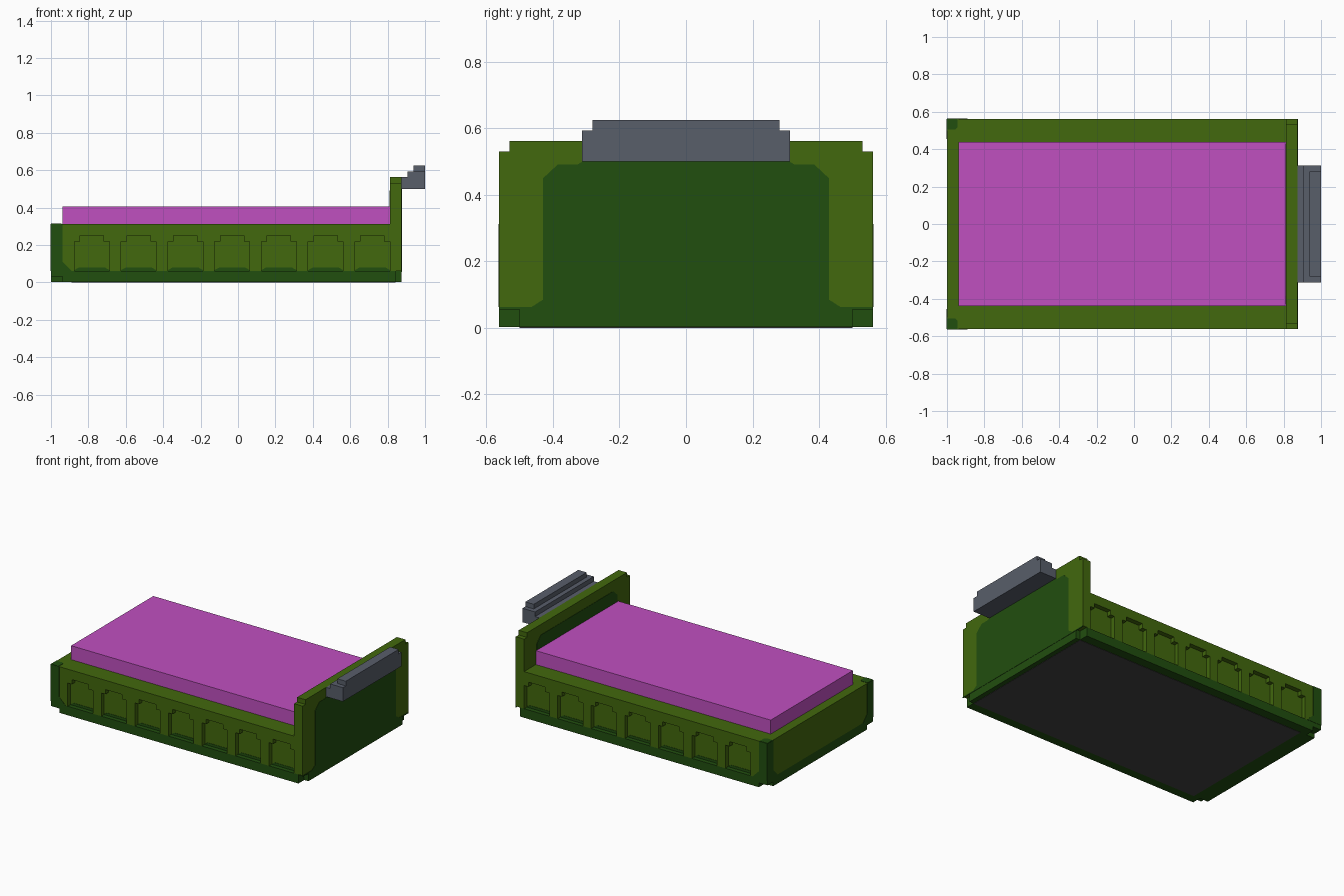
import bpy, bmesh

if "Cube" in bpy.data.objects:
    bpy.data.objects.remove(bpy.data.objects["Cube"])


def material(name, rgb):
    m = bpy.data.materials.new(name)
    m.use_nodes = True
    col = (*rgb, 1.0)
    m.diffuse_color = col
    bsdf = next(n for n in m.node_tree.nodes if n.type == 'BSDF_PRINCIPLED')
    bsdf.inputs["Base Color"].default_value = col
    return m


OLIVE = material("olive green", (0.0545, 0.138, 0.004))
DARK = material("dark green", (0.0152, 0.0762, 0.0048))
GREY = material("slate grey", (0.0976, 0.1119, 0.1441))
PINK = material("magenta", (0.527, 0.0802, 0.527))
UNDER = material("charcoal", (0.056, 0.054, 0.057))


def prism(name, axis, pts, lo, hi, mat):
    """Extrude a 2D outline along an axis; outline is in the other two axes."""
    place = {'x': lambda a, b, d: (d, a, b),
             'y': lambda a, b, d: (a, d, b),
             'z': lambda a, b, d: (a, b, d)}[axis]
    bm = bmesh.new()
    ends = [[bm.verts.new(place(a, b, d)) for a, b in pts] for d in (lo, hi)]
    bm.faces.new(ends[0])
    bm.faces.new(ends[1])
    n = len(pts)
    for i in range(n):
        j = (i + 1) % n
        bm.faces.new((ends[0][i], ends[0][j], ends[1][j], ends[1][i]))
    bmesh.ops.recalc_face_normals(bm, faces=bm.faces)
    me = bpy.data.meshes.new(name)
    bm.to_mesh(me)
    bm.free()
    me.materials.append(mat)
    ob = bpy.data.objects.new(name, me)
    bpy.context.collection.objects.link(ob)
    return ob


def box(name, x, y, z, mat):
    return prism(name, 'z', [(x[0], y[0]), (x[1], y[0]), (x[1], y[1]), (x[0], y[1])], *z, mat)


def mirrored(half):
    """Outline symmetric about the first coordinate."""
    return half + [(-a, b) for a, b in reversed(half)]


U = 0.03125            # basic step size
W = 18 * U             # half width of the frame
TOP = 10 * U           # height of the frame
HEAD, END = 26 * U, 28 * U
T = 0.002              # half thickness of colour plates

# Plinth in two layers, with notched corners
foot_notch = [(-1, 16 * U), (-1 + 2 * U, 16 * U), (-1 + 2 * U, W)]
head_notch = [(END - U, W), (END - U, 16 * U), (END, 16 * U)]


def flip(pts):
    return pts + [(x, -y) for x, y in reversed(pts)]


prism("plinth_lower", 'z', flip(foot_notch + head_notch), 0.002, U, DARK)
prism("plinth_upper", 'z', flip([(-1, W)] + head_notch), U, 2 * U, DARK)
box("underside_plate", (-0.89, 0.843), (-0.5, 0.5), (0, 0.005), UNDER)

# Frame core, with the recess backs as its long sides
box("frame_core", (-1, HEAD), (-W + U, W - U), (2 * U, TOP), OLIVE)

# Side panels: a comb outline leaves seven stepped recesses
comb = [(-1, 2 * U)]
starts = [-0.875 + 0.25 * i for i in range(7)]
for x in starts:
    comb += [(x, 2 * U), (x, 7 * U), (x + U, 7 * U), (x + U, 8 * U),
             (x + 5 * U, 8 * U), (x + 5 * U, 7 * U), (x + 6 * U, 7 * U), (x + 6 * U, 2 * U)]
comb = comb[:-1] + [(HEAD, TOP), (-1, TOP)]

for s, side in ((1, "left"), (-1, "right")):
    prism(side + "_side_panel", 'y', comb, *sorted((s * (W - U), s * W)), OLIVE)
    # Dark strip along the bottom of each recess
    for i, x in enumerate(starts):
        back = s * (W - U)
        prism(f"{side}_recess_strip_{i + 1}", 'y',
              [(x, 0.06), (x + 6 * U, 0.06), (x + 6 * U, 0.066), (x + 0.165, 0.079),
               (x + 0.023, 0.079), (x, 0.066)], back - T, back + T, DARK)
    # Dark foot corner: side, end and top faces
    prism(side + "_corner_side", 'y',
          [(-1, 2 * U), (-0.89, 2 * U), (-0.938, 0.11), (-0.938, TOP), (-1, TOP)],
          s * W - T, s * W + T, DARK)
    prism(side + "_corner_end", 'x',
          [(s * W, 2 * U), (s * 0.455, 2 * U), (s * 0.5, 0.11), (s * 0.5, TOP), (s * W, TOP)],
          -1 - T, -1 + T, DARK)
    prism(side + "_corner_top", 'z',
          [(-1, s * W), (-1, s * 0.505), (-0.955, s * 0.505), (-0.943, s * 0.517),
           (-0.943, s * W)], TOP - T, TOP + T, DARK)

# Mattress
box("mattress", (-30 * U, HEAD), (-14 * U, 14 * U), (TOP - U, 13 * U), PINK)

# Headboard with stepped top corners
prism("headboard", 'x',
      mirrored([(W, 2 * U), (W, 17 * U), (W - U, 17 * U), (W - U, 18 * U)]), HEAD, END, OLIVE)
prism("headboard_outer_face", 'x',
      mirrored([(W, 0.055), (W, 2 * U), (0.465, 2 * U), (0.43, 0.085), (0.43, 0.45),
                (0.385, 0.492), (0.325, 0.492), (0.312, 0.5)]), END - T, END + T, DARK)
prism("headboard_inner_face", 'x',
      mirrored([(0.43, TOP), (0.43, 0.45), (0.385, 0.492)]), HEAD - T, HEAD + T, DARK)

# Stepped grey ledge behind the headboard
prism("ledge", 'y',
      [(END, 16 * U), (1, 16 * U), (1, 19 * U), (29 * U, 19 * U), (29 * U, 18 * U),
       (END, 18 * U)], -10 * U, 10 * U, GREY)
box("ledge_top", (30 * U, 1), (-9 * U, 9 * U), (19 * U, 20 * U), GREY)
